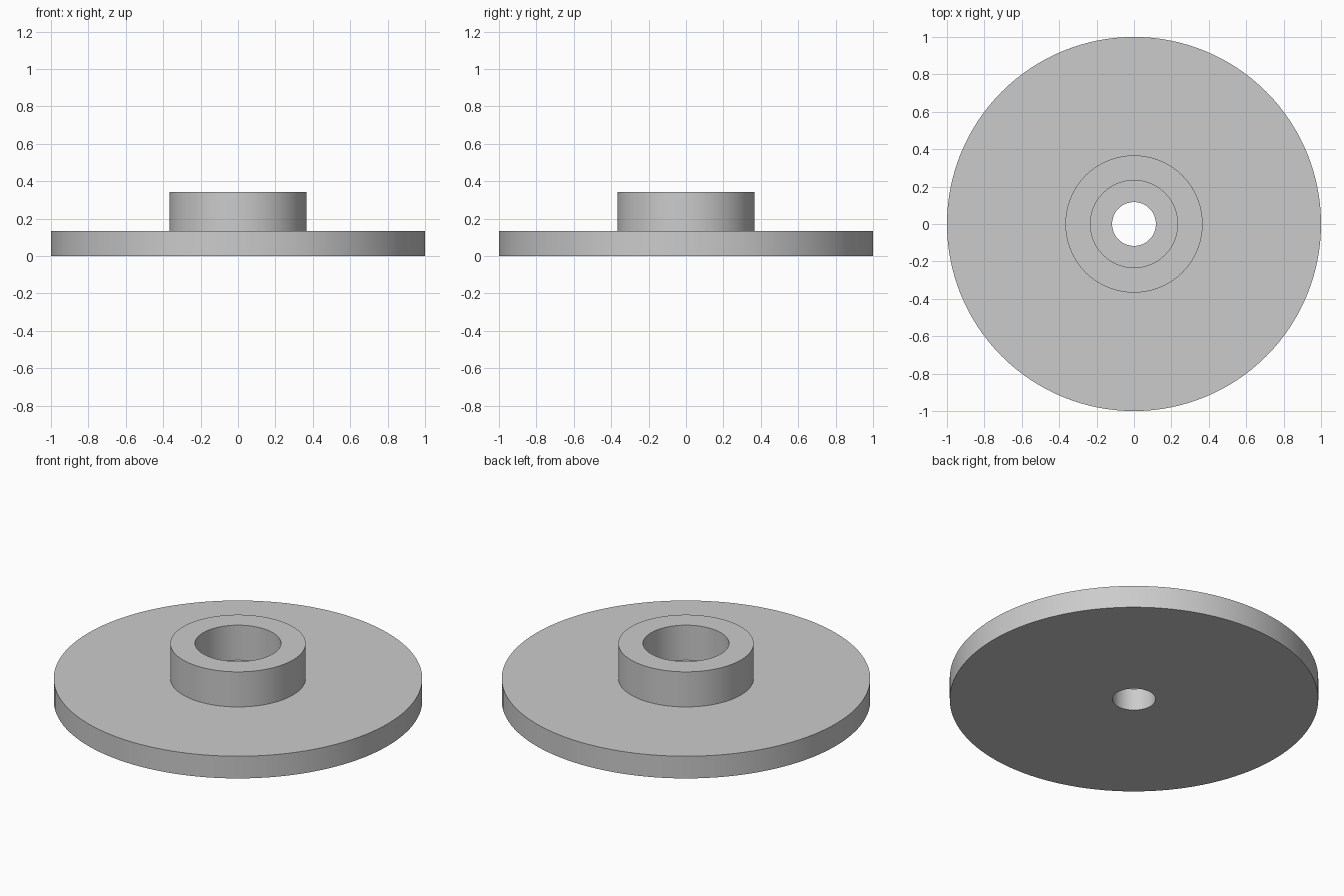
import bpy
import bmesh
import math

cube = bpy.data.objects.get("Cube")
if cube:
    bpy.data.objects.remove(cube, do_unlink=True)

# Main dimensions
FLANGE_R, HUB_R, BORE_R, HOLE_R = 1.0, 0.367, 0.233, 0.117
FLANGE_TOP, HUB_TOP = 0.133, 0.343
SEGMENTS = 128

# Plain grey material
grey = bpy.data.materials.new("plain_grey")
grey.use_nodes = True
color = (0.6, 0.6, 0.6, 1.0)
grey.diffuse_color = color
grey.node_tree.nodes["Principled BSDF"].inputs["Base Color"].default_value = color


def lathe(name, profile, material):
    """Spin a closed (radius, height) profile around the z axis."""
    bm = bmesh.new()
    verts = [bm.verts.new((r, 0, z)) for r, z in profile]
    edges = [bm.edges.new((v, verts[i - 1])) for i, v in enumerate(verts)]
    bmesh.ops.spin(bm, geom=verts + edges, cent=(0, 0, 0), axis=(0, 0, 1),
                   angle=math.tau, steps=SEGMENTS, use_merge=True)
    bmesh.ops.remove_doubles(bm, verts=bm.verts, dist=1e-5)
    bmesh.ops.recalc_face_normals(bm, faces=bm.faces)
    mesh = bpy.data.meshes.new(name)
    bm.to_mesh(mesh)
    bm.free()
    mesh.materials.append(material)
    obj = bpy.data.objects.new(name, mesh)
    bpy.context.collection.objects.link(obj)
    bpy.ops.object.select_all(action="DESELECT")
    obj.select_set(True)
    bpy.context.view_layer.objects.active = obj
    bpy.ops.object.shade_smooth_by_angle(angle=math.radians(30))
    return obj


# Flange with raised hub, counterbore down to the flange, and a through hole
lathe("flanged_hub", [
    (HOLE_R, 0), (FLANGE_R, 0), (FLANGE_R, FLANGE_TOP), (HUB_R, FLANGE_TOP),
    (HUB_R, HUB_TOP), (BORE_R, HUB_TOP), (BORE_R, FLANGE_TOP), (HOLE_R, FLANGE_TOP),
], grey)
